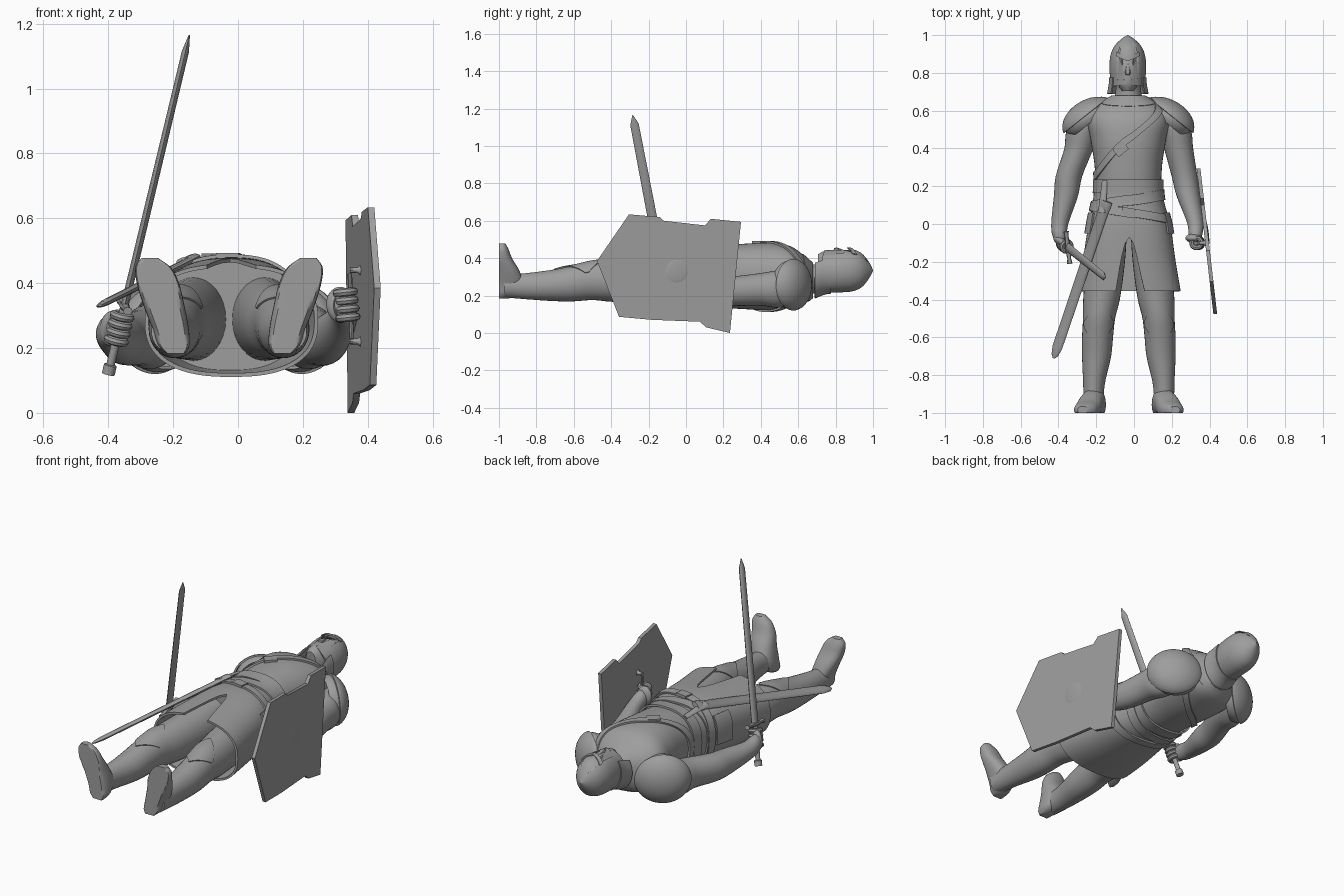
import bpy, bmesh, math
from math import pi, sin, cos
from mathutils import Vector, Matrix

if "Cube" in bpy.data.objects:
    bpy.data.objects.remove(bpy.data.objects["Cube"])

MX = -0.03          # body's centre line
FRONT = pi / 2      # ring angle facing up (the chest side)


def finish(bm, name, thick=0):
    bmesh.ops.remove_doubles(bm, verts=bm.verts, dist=0.0003)
    bmesh.ops.recalc_face_normals(bm, faces=bm.faces)
    if thick:
        bmesh.ops.solidify(bm, geom=bm.faces[:], thickness=thick)
        bmesh.ops.recalc_face_normals(bm, faces=bm.faces)
    me = bpy.data.meshes.new(name)
    bm.to_mesh(me)
    bm.free()
    ob = bpy.data.objects.new(name, me)
    bpy.context.collection.objects.link(ob)
    return ob


def at(keys, t):
    """Smooth interpolation of (t, c1, c2, r1, r2) sections."""
    keys = sorted(keys)
    n = len(keys)
    t = min(max(t, keys[0][0]), keys[-1][0])
    i = max(j for j in range(n - 1) if keys[j][0] <= t)
    a, b = keys[i], keys[i + 1]
    h = b[0] - a[0]
    f = (t - a[0]) / h

    def slope(j, k):
        p, q = keys[max(j - 1, 0)], keys[min(j + 1, n - 1)]
        return (q[k] - p[k]) / (q[0] - p[0])
    return [(2*f**3 - 3*f*f + 1) * a[k] + (f**3 - 2*f*f + f) * h * slope(i, k)
            + (3*f*f - 2*f**3) * b[k] + (f**3 - f*f) * h * slope(i + 1, k) for k in range(1, 5)]


def patch(name, keys, lo, hi, a0=FRONT, a1=FRONT + 2 * pi, off=0, thick=0, n=40, m=20,
          e=2.0, axis='y', cap=False):
    """Skin over the sections between lo and hi, each a number or a function of angle."""
    bm = bmesh.new()
    grid = []
    for i in range(n + 1):
        a = a0 + (a1 - a0) * i / n
        l = lo(a) if callable(lo) else lo
        h = hi(a) if callable(hi) else hi
        col = []
        for j in range(m + 1):
            t = l + (h - l) * j / m
            c1, c2, r1, r2 = at(keys, t)
            u = c1 + (r1 + off) * math.copysign(abs(cos(a)) ** (2 / e), cos(a))
            v = c2 + (r2 + off) * math.copysign(abs(sin(a)) ** (2 / e), sin(a))
            col.append(bm.verts.new((u, t, v) if axis == 'y' else (u, max(v, -1), t)))
        grid.append(col)
    for p, q in zip(grid, grid[1:]):
        for j in range(m):
            bm.faces.new((p[j], q[j], q[j + 1], p[j + 1]))
    if cap:
        bmesh.ops.remove_doubles(bm, verts=bm.verts, dist=0.0003)
        bmesh.ops.holes_fill(bm, edges=[x for x in bm.edges if x.is_boundary], sides=0)
    return finish(bm, name, thick)


def solid(name, keys, **kw):
    ts = [k[0] for k in keys]
    return patch(name, keys, min(ts), max(ts), cap=True, **kw)


def bar(name, p, q, wide, keys, n=8):
    """Straight bar from p to q; keys are (fraction, half width, half thickness)."""
    p, q = Vector(p), Vector(q)
    d = (q - p).normalized()
    u = Vector(wide)
    u = (u - d * u.dot(d)).normalized()
    w = d.cross(u)
    bm = bmesh.new()
    rings = [[bm.verts.new(p.lerp(q, f) + u * a * cos(2*pi*i/n) + w * b * sin(2*pi*i/n))
              for i in range(n)] for f, a, b in keys]
    for r, s in zip(rings, rings[1:]):
        for i in range(n):
            bm.faces.new((r[i], r[(i+1) % n], s[(i+1) % n], s[i]))
    bm.faces.new(rings[0])
    bm.faces.new(rings[-1])
    return finish(bm, name)


def mirrored(keys):
    return [(k[0], 2 * MX + .005 - k[1]) + tuple(k[2:]) for k in keys]


def front_dist(a):
    return abs((a - FRONT + pi) % (2 * pi) - pi)


# torso and split skirt
body = [(-.36, -.02, .285, .262, .168), (-.2, -.025, .29, .24, .172), (0, -.025, .3, .21, .172),
        (.15, MX, .3, .178, .164), (.3, MX, .302, .178, .174), (.45, MX, .302, .2, .18),
        (.56, MX, .3, .215, .163), (.63, MX, .285, .17, .13), (.68, MX, .28, .085, .09)]
patch('torso', body, -.04, .68, n=64, m=40, e=2.3, cap=True)
patch('skirt', body, lambda a: -.355 + .285 * max(0, 1 - (front_dist(a) / .2) ** 1.6), .2,
      off=.006, thick=.012, n=120, m=20, e=2.5)


# belts, baldric and hip plates
def band(name, y, tilt, w, off, e=2.5):
    patch(name, body, lambda a: y + tilt * cos(a) - w / 2, lambda a: y + tilt * cos(a) + w / 2,
          off=off, thick=.01, n=64, m=3, e=e)


band('waist_sash', .2, 0, .07, .012)
band('upper_belt', .125, .03, .055, .015)
band('main_belt', .06, -.035, .045, .018)
band('chest_strap', .45, .2, .045, .01, 2.3)
for s, a in (('left', pi - .55), ('right', -.2)):
    patch('hip_plate_' + s, body, -.05, .06, a, a + .75, off=.02, thick=.01, n=16, m=5, e=2.5)
for name, x, y, z in (('belt_buckle', -.03, .06, .486), ('strap_buckle', -.07, .395, .485)):
    bpy.ops.mesh.primitive_cube_add(size=1, location=(x, y, z), rotation=(0, 0, .7 if y > .2 else -.15))
    bpy.context.object.name = name
    bpy.context.object.scale = (.07, .05, .014)

# neck, head, nose and mouth
solid('neck', [(.6, MX, .28, .09, .09), (.7, MX, .29, .068, .075), (.78, MX, .31, .065, .07)])
patch('collar', body, lambda a: .655 - .03 * max(0, sin(a)), .68, off=.004, thick=.01, e=2.3, m=4)
solid('face', [(.705, -.033, .375, .03, .045), (.74, -.033, .355, .056, .083),
               (.8, -.033, .34, .073, .104), (.86, -.033, .335, .076, .102), (.9, -.033, .325, .065, .09)])
bar('nose', (-.033, .855, .43), (-.033, .79, .446), (1, 0, 0), [(0, .006, .008), (.8, .015, .015), (1, .012, .008)])
bar('mouth', (-.055, .763, .436), (-.011, .763, .436), (0, 1, 0), [(0, .003, .004), (.5, .006, .006), (1, .003, .004)])

# helmet with face opening, brow ridge and neck guard
helm = [(.69, -.033, .305, .104, .115), (.75, -.033, .325, .094, .112), (.83, -.033, .333, .097, .116),
        (.89, -.033, .335, .092, .112), (.94, -.033, .335, .072, .09), (.98, -.033, .335, .034, .042),
        (1, -.033, .335, .002, .002)]
patch('helmet', helm, lambda a: .87 + .03 * front_dist(a) if front_dist(a) < .6 else .73, 1.0,
      thick=.008, n=72, m=24)
patch('brow_ridge', helm, lambda a: .862 + .04 * front_dist(a), lambda a: .885 + .04 * front_dist(a),
      FRONT - .7, FRONT + .7, off=.007, thick=.006, n=24, m=3)
patch('neck_guard', helm, .69, .775, FRONT + .95, FRONT + 2 * pi - .95, off=.006, thick=.008, n=40, m=6)

# legs, knee plates and boots
leg = [(0, -.135, .29, .1, .13), (-.2, -.15, .285, .102, .122), (-.4, -.172, .28, .097, .113),
       (-.5, -.185, .28, .085, .104), (-.6, -.193, .265, .082, .096), (-.7, -.198, .255, .077, .085),
       (-.85, -.212, .25, .057, .07), (-.97, -.215, .25, .052, .06)]
foot = [(.183, -.192, -.985, .028, .035), (.205, -.197, -.965, .047, .06), (.26, -.208, -.945, .056, .075),
        (.33, -.228, -.955, .063, .065), (.4, -.247, -.98, .065, .05), (.45, -.262, -.985, .054, .035),
        (.477, -.272, -.985, .026, .02)]
for s, f in (('left', lambda k: k), ('right', mirrored)):
    solid('leg_' + s, f(leg), n=32, m=32)
    patch('knee_plate_' + s, f(leg), lambda a: -.65 + .1 * front_dist(a), lambda a: -.42 - .09 * front_dist(a),
          FRONT - 1.1, FRONT + 1.1, off=.005, thick=.008, n=20, m=10)
    solid('boot_' + s, f(foot), axis='z', e=2.3, n=32, m=24)

# arms
arm_left = [(.62, -.22, .25, .06, .08), (.5, -.27, .235, .085, .1), (.4, -.292, .233, .077, .087),
            (.25, -.345, .225, .07, .078), (.15, -.36, .225, .064, .07), (0, -.393, .24, .045, .05),
            (-.06, -.395, .252, .038, .05), (-.12, -.385, .26, .02, .035)]
arm_right = [(.62, .17, .25, .06, .08), (.5, .215, .235, .085, .1), (.4, .236, .233, .077, .087),
             (.25, .268, .225, .068, .078), (.15, .287, .24, .062, .07), (0, .325, .295, .042, .048),
             (-.06, .325, .322, .036, .048), (-.12, .318, .335, .02, .035)]
for s, arm in (('left', arm_left), ('right', arm_right)):
    solid('arm_' + s, arm, n=32, m=32)

# layered shoulder plates, cut clean and tilted down outwards
for s, side in (('left', -1), ('right', 1)):
    d = Vector((-side * .2, -.98, 0))
    for label, limit, scale in (('lower', .35, 1), ('upper', -.15, 1.06)):
        bm = bmesh.new()
        bmesh.ops.create_uvsphere(bm, u_segments=40, v_segments=24, radius=1)
        bmesh.ops.bisect_plane(bm, geom=bm.verts[:] + bm.edges[:] + bm.faces[:], plane_co=d * limit,
                               plane_no=d, clear_outer=True)
        turn = Matrix.Rotation(-side * .55, 3, 'Z')
        for v in bm.verts:
            flare = 1 + .12 * max(0, v.co.dot(d) - limit + .4)
            p = turn @ Vector((v.co.x * .138 * scale * flare, v.co.y * .085 * scale * flare, 0))
            v.co = Vector((MX + side * .215 + p.x, .565 + p.y, .258 + v.co.z * .132 * scale))
        finish(bm, f'shoulder_{label}_{s}', .01)


# hands closed round a grip
def hand(side, centre, axis, out):
    c, ax = Vector(centre), Vector(axis).normalized()
    rot = ax.to_track_quat('Z', 'Y').to_euler()
    for i in range(4):
        bpy.ops.mesh.primitive_torus_add(major_radius=.026, minor_radius=.013, major_segments=20, minor_segments=8,
                                         location=c + ax * (i - 1.5) * .026, rotation=rot)
        bpy.context.object.name = f'finger_{side}_{i + 1}'
    bpy.ops.mesh.primitive_uv_sphere_add(segments=20, ring_count=12, location=c + Vector(out), rotation=rot)
    bpy.context.object.name = 'palm_' + side
    bpy.context.object.scale = (.025, .045, .056)


# held sword
pommel, tip = Vector((-.4, -.085, .12)), Vector((-.15, -.285, 1.165))
neck_pt = pommel.lerp(tip, .2)
bar('sword_blade', neck_pt, tip, (0, 1, 0), [(0, .027, .012), (.94, .023, .011), (1, .002, .002)])
bar('sword_grip', pommel, neck_pt, (0, 1, 0), [(0, .022, .02), (.13, .022, .02), (.14, .013, .013), (1, .015, .013)], 12)
bar('sword_guard', neck_pt + Vector((-.01, .085, .015)), neck_pt + Vector((.01, -.085, -.015)), (1, 0, 0),
    [(0, .015, .013), (.15, .01, .009), (.5, .016, .015), (.85, .01, .009), (1, .015, .013)])
hand('left', pommel.lerp(tip, .135), tip - pommel, (-.022, .02, 0))

# sheath hanging on the hip
bar('sheath', (-.145, .12, .472), (-.425, -.71, .332), (1, -.3, .45),
    [(0, .034, .016), (.04, .034, .016), (.05, .031, .012), (.93, .029, .011), (.98, .02, .008), (1, .006, .004)], 12)
bar('sheath_hanger', (-.155, .23, .452), (-.17, .06, .47), (1, 0, .3), [(0, .015, .008), (1, .022, .01)])

# shield: flat notched plate, angled away from the body
outline = [(-.305, .634), (-.14, .62), (-.12, .6), (.1, .575), (.134, .61), (.294, .594), (.235, 0),
           (.107, .03), (.075, .06), (-.18, .07), (-.358, .086), (-.476, .385)]


def shield_x(y):
    return .352 + .115 * (.29 - y)


bm = bmesh.new()
outer = bm.faces.new([bm.verts.new((shield_x(y), y, z)) for y, z in outline])
ext = bmesh.ops.extrude_face_region(bm, geom=[outer], use_keep_orig=True)
for v in ext['geom']:
    if isinstance(v, bmesh.types.BMVert):
        v.co.x -= .02
finish(bm, 'shield')
bpy.ops.mesh.primitive_uv_sphere_add(segments=24, ring_count=12, location=(shield_x(-.05) - .003, -.05, .33),
                                     rotation=(0, 0, .115))
bpy.context.object.name = 'shield_boss'
bpy.context.object.scale = (.008, .065, .065)

# shield handle and its brackets
hand('right', (.335, -.1, .333), (-.1, 0, 1), (-.018, .025, 0))
bar('shield_handle', (.35, -.1, .23), (.345, -.1, .43), (0, 1, 0), [(0, .01, .007), (1, .01, .007)])
for label, z in (('lower', .22), ('upper', .44)):
    bar('handle_bracket_' + label, (.345, -.1, z), (.385, -.1, z), (0, 1, 0), [(0, .011, .009), (.6, .011, .009), (1, .022, .022)])

# dark grey finish, smooth shading with sharp edges kept
steel = bpy.data.materials.new('dark_grey')
steel.diffuse_color = (.34, .34, .34, 1)
steel.use_nodes = True
steel.node_tree.nodes["Principled BSDF"].inputs["Base Color"].default_value = steel.diffuse_color
for ob in bpy.data.objects:
    ob.data.materials.append(steel)
bpy.ops.object.select_all(action='SELECT')
bpy.context.view_layer.objects.active = bpy.data.objects['torso']
bpy.ops.object.shade_smooth_by_angle(angle=math.radians(40))
